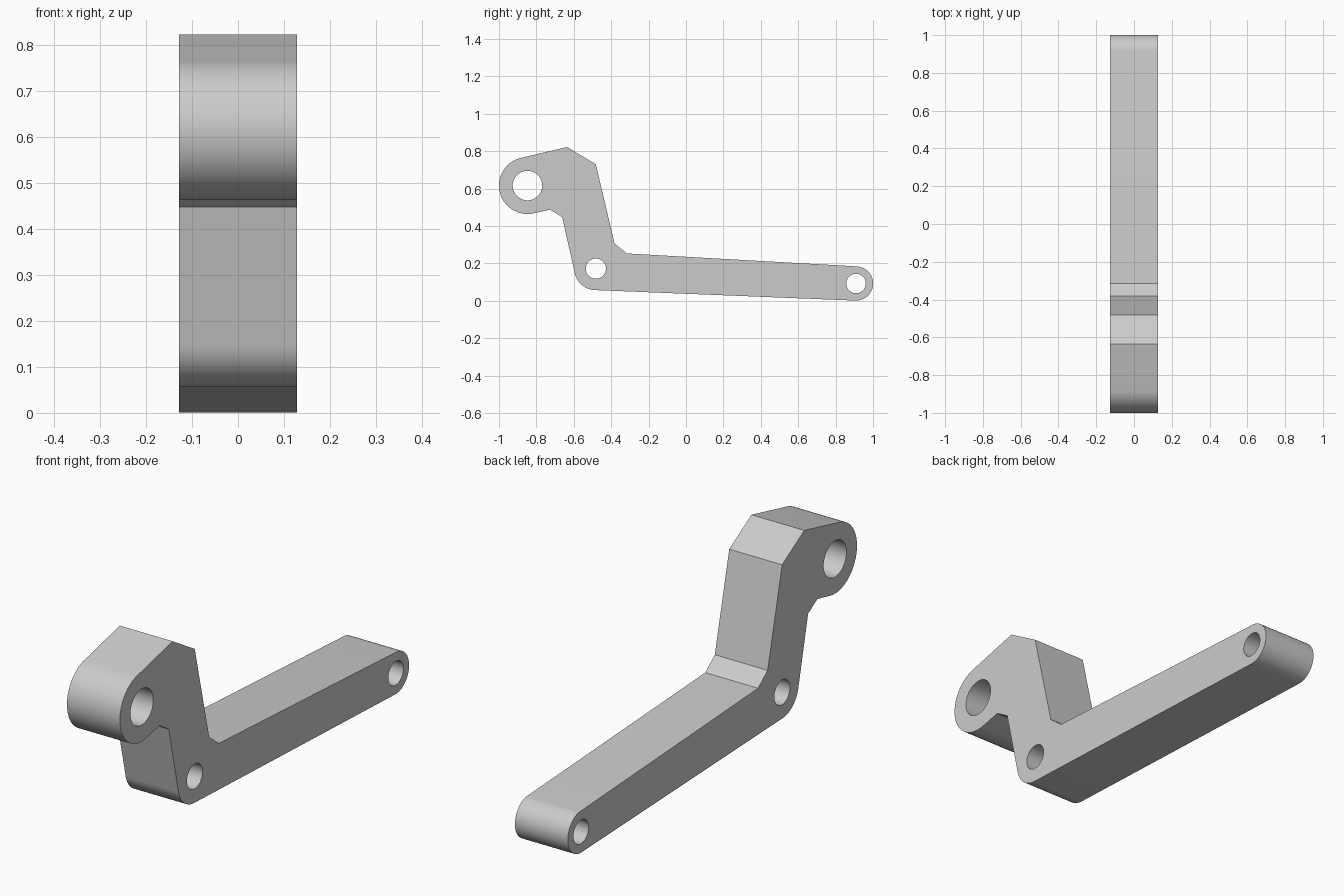
import bpy, bmesh
from math import cos, sin, radians

cube = bpy.data.objects.get("Cube")
if cube:
    bpy.data.objects.remove(cube)

HALF_WIDTH = 0.128
BOSS, PIVOT, TIP = (-0.848, 0.616), (-0.482, 0.172), (0.909, 0.0925)


def arc(center, radius, start, end, steps=32):
    """Points along an arc in the side plane, angles in degrees."""
    angles = [radians(start + (end - start) * i / steps) for i in range(steps + 1)]
    return [(center[0] + radius * cos(a), center[1] + radius * sin(a)) for a in angles]


def add_loop(bm, points):
    verts = [bm.verts.new((-HALF_WIDTH, y, z)) for y, z in points]
    return [bm.edges.new((v, verts[i - 1])) for i, v in enumerate(verts)]


# Outline of the bent arm, clockwise from the peak
outline = [(-0.635, 0.822), (-0.482, 0.73), (-0.382, 0.306), (-0.316, 0.253)]
outline += arc(TIP, 0.0915, 86.7, -92.3)
outline += arc(PIVOT, 0.115, -92.3, -167.7)
outline += [(-0.662, 0.447), (-0.726, 0.487)]
outline += arc(BOSS, 0.152, -77, -257)

# Outline and the three pin holes, filled then extruded across the width
bm = bmesh.new()
edges = add_loop(bm, outline)
for center, radius in ((BOSS, 0.079), (PIVOT, 0.054), (TIP, 0.052)):
    edges += add_loop(bm, arc(center, radius, 0, 360, 48)[:-1])
bmesh.ops.triangle_fill(bm, edges=edges, use_beauty=True)
side = bmesh.ops.extrude_face_region(bm, geom=bm.faces[:], use_keep_orig=True)
moved = [v for v in side["geom"] if isinstance(v, bmesh.types.BMVert)]
bmesh.ops.translate(bm, verts=moved, vec=(2 * HALF_WIDTH, 0, 0))
bmesh.ops.recalc_face_normals(bm, faces=bm.faces[:])

mesh = bpy.data.meshes.new("lever_arm")
bm.to_mesh(mesh)
bm.free()
lever = bpy.data.objects.new("lever_arm", mesh)
bpy.context.collection.objects.link(lever)

# Plain grey metal
grey = bpy.data.materials.new("grey_metal")
grey.use_nodes = True
color = (0.6, 0.6, 0.6, 1)
grey.diffuse_color = color
grey.node_tree.nodes["Principled BSDF"].inputs["Base Color"].default_value = color
mesh.materials.append(grey)

# Round the curved walls, keep the rims and bends sharp
bpy.ops.object.select_all(action="DESELECT")
lever.select_set(True)
bpy.context.view_layer.objects.active = lever
bpy.ops.object.shade_smooth_by_angle(angle=radians(20))
